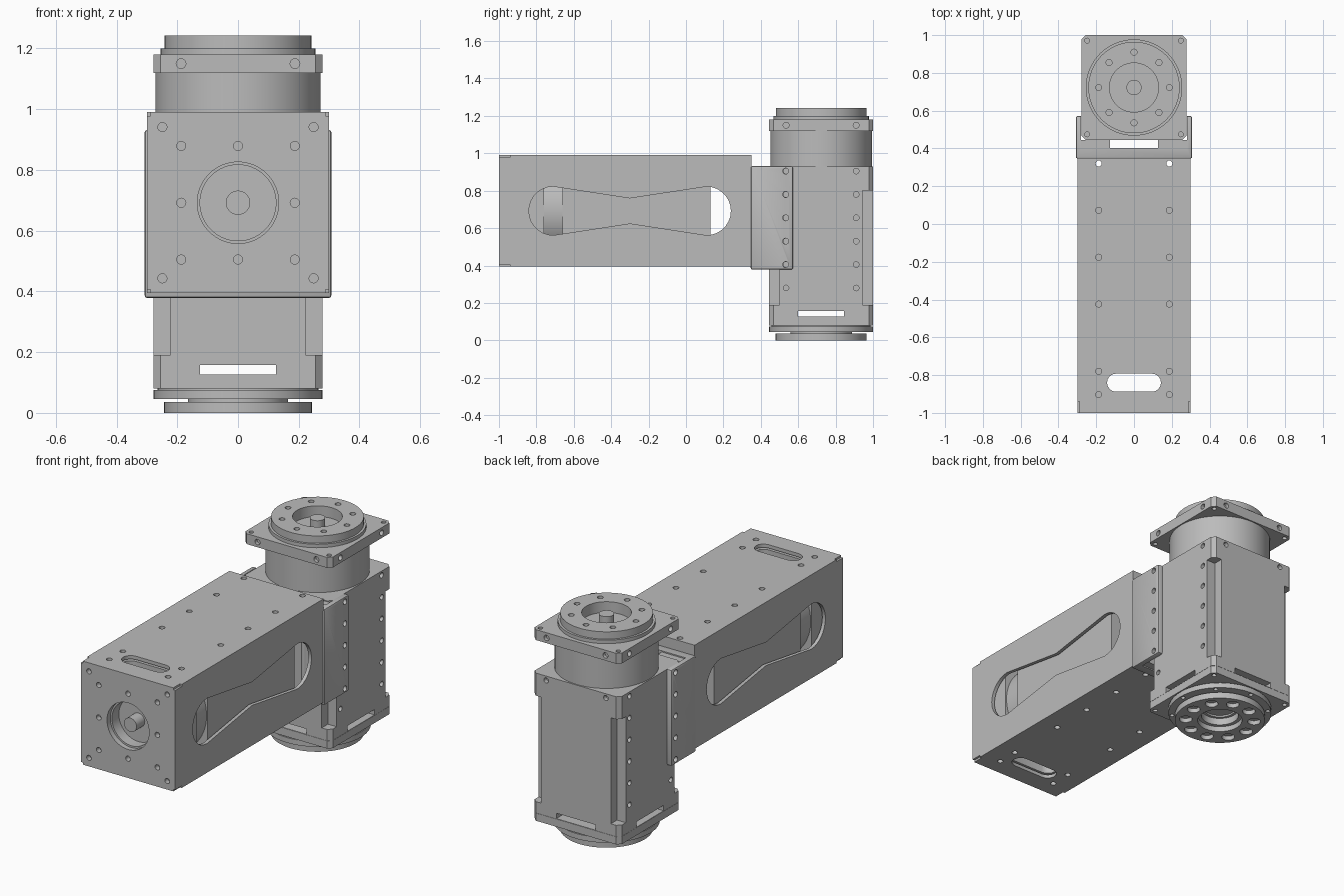
import bpy, bmesh, math
from mathutils import Matrix, Vector

cube = bpy.data.objects.get("Cube")
if cube:
    bpy.data.objects.remove(cube, do_unlink=True)

grey = bpy.data.materials.new("machined grey")
grey.use_nodes = True
COLOUR = (0.5, 0.5, 0.5, 1)
grey.diffuse_color = COLOUR
grey.node_tree.nodes["Principled BSDF"].inputs["Base Color"].default_value = COLOUR

CY = 0.7225     # motor axis, y
H = 0.278       # motor half width
LZ = 0.692      # link axis, z
ROT = {"x": Matrix.Rotation(math.pi / 2, 4, "Y"),
       "y": Matrix.Rotation(math.pi / 2, 4, "X"),
       "z": Matrix.Identity(4)}


def box(bm, x, y, z):
    """Box from three (low, high) ranges."""
    size = Matrix.Diagonal((x[1] - x[0], y[1] - y[0], z[1] - z[0], 1))
    mid = Matrix.Translation((sum(x) / 2, sum(y) / 2, sum(z) / 2))
    bmesh.ops.create_cube(bm, size=1, matrix=mid @ size)


def cyl(bm, centre, r, length, axis="z", seg=16):
    bmesh.ops.create_cone(bm, cap_ends=True, segments=seg, radius1=r, radius2=r, depth=length,
                          matrix=Matrix.Translation(centre) @ ROT[axis])


def disc(bm, r, z0, z1, seg=64):
    cyl(bm, (0, CY, (z0 + z1) / 2), r, z1 - z0, "z", seg)


def prism(bm, points, shift):
    """Closed outline swept along a vector."""
    face = bm.faces.new([bm.verts.new(p) for p in points])
    out = bmesh.ops.extrude_face_region(bm, geom=[face])
    verts = [g for g in out["geom"] if isinstance(g, bmesh.types.BMVert)]
    bmesh.ops.translate(bm, verts=verts, vec=shift)
    bmesh.ops.recalc_face_normals(bm, faces=bm.faces)


def chamfered(bm, z0, z1, c=0.022):
    """Square block on the motor axis with cut corners."""
    k = H - c
    pts = [(H, -k), (H, k), (k, H), (-k, H), (-H, k), (-H, -k), (-k, -H), (k, -H)]
    prism(bm, [(x, CY + y, z0) for x, y in pts], (0, 0, z1 - z0))


def arc(cx, cy, r, a0, a1, n=14):
    return [(cx + r * math.cos(math.radians(a0 + (a1 - a0) * i / n)),
             cy + r * math.sin(math.radians(a0 + (a1 - a0) * i / n))) for i in range(n + 1)]


def make(name, build, *cuts, bevel=0):
    """Build a part, subtract each cutter in turn, then finish it."""
    def new(n, fn):
        bm = bmesh.new()
        fn(bm)
        me = bpy.data.meshes.new(n)
        bm.to_mesh(me)
        bm.free()
        ob = bpy.data.objects.new(n, me)
        bpy.context.collection.objects.link(ob)
        return ob
    ob = new(name, build)
    helpers = []
    if bevel:
        mod = ob.modifiers.new("bevel", "BEVEL")
        mod.width, mod.segments = bevel, 2
    for fn in cuts:
        cutter = new(name + "_cutter", fn)
        cutter.hide_render = True
        helpers.append(cutter)
        mod = ob.modifiers.new("cut", "BOOLEAN")
        mod.operation, mod.solver, mod.object = "DIFFERENCE", "EXACT", cutter
    if ob.modifiers:
        dg = bpy.context.evaluated_depsgraph_get()
        me = bpy.data.meshes.new_from_object(ob.evaluated_get(dg))
        ob.modifiers.clear()
        ob.data = me
    for h in helpers:
        bpy.data.objects.remove(h, do_unlink=True)
    ob.data.materials.clear()
    ob.data.materials.append(grey)
    bpy.ops.object.select_all(action="DESELECT")
    ob.select_set(True)
    bpy.context.view_layer.objects.active = ob
    bpy.ops.object.shade_smooth_by_angle(angle=math.radians(30))
    return ob


def ring_holes(bm, n, radius, r, z0, z1):
    for i in range(n):
        a = 2 * math.pi * i / n
        cyl(bm, (radius * math.cos(a), CY + radius * math.sin(a), (z0 + z1) / 2), r, z1 - z0)


ROWS = [0.28 + 0.125 * i for i in range(6)]
SIDES = (-1, 1)


# --- upright motor ---
def body_holes(bm):
    for s in SIDES:
        for z in ROWS:
            for t in SIDES:
                cyl(bm, (s * H, CY + t * 0.1875, z), 0.015, 0.05, "x")
        for t in SIDES:
            cyl(bm, (s * 0.19, CY + t * H, ROWS[-1]), 0.015, 0.05, "y")


def corner_channels(bm):
    for s in SIDES:
        for t in SIDES:
            x, y = s * H, CY + t * H
            box(bm, (x - 0.056, x + 0.056), (y - 0.056, y + 0.056), (0.19, 0.8))


make("motor_body", lambda bm: chamfered(bm, 0.125, 0.93), body_holes, corner_channels,
     lambda bm: box(bm, (-0.125, 0.125), (0.4, 1.1), (0.127, 0.158)),
     lambda bm: box(bm, (-0.4, 0.4), (0.6, 0.845), (0.127, 0.158)))


def corner_holes(bm):
    for s in SIDES:
        for t in SIDES:
            cyl(bm, (s * 0.248, CY + t * 0.248, 0.6), 0.013, 2)


def flange_holes(bm):
    for s in SIDES:
        for t in SIDES:
            cyl(bm, (s * H, CY + t * 0.1875, 1.15), 0.016, 0.04, "x")
            cyl(bm, (t * 0.1875, CY + s * H, 1.15), 0.016, 0.04, "y")


make("motor_neck", lambda bm: disc(bm, 0.272, 0.93, 1.121))
make("motor_flange", lambda bm: chamfered(bm, 1.12, 1.18), corner_holes, flange_holes)
make("output_collar", lambda bm: disc(bm, 0.255, 1.18, 1.2),
     lambda bm: disc(bm, 0.13, 1.17, 1.3))
make("output_ring", lambda bm: disc(bm, 0.242, 1.2, 1.242),
     lambda bm: disc(bm, 0.13, 1.1, 1.3),
     lambda bm: ring_holes(bm, 8, 0.187, 0.016, 1.215, 1.3))
make("output_shaft", lambda bm: disc(bm, 0.04, 1.17, 1.235, 32))

# --- motor base ---
make("base_plate", lambda bm: chamfered(bm, 0.08, 0.124), corner_holes)
make("base_spacer", lambda bm: disc(bm, 0.265, 0.07, 0.085),
     lambda bm: disc(bm, 0.085, 0.0, 0.2))
make("base_disc", lambda bm: disc(bm, 0.278, 0.045, 0.075),
     lambda bm: ring_holes(bm, 8, 0.26, 0.012, 0.04, 0.06),
     lambda bm: disc(bm, 0.1, 0.0, 0.2))
make("base_neck", lambda bm: disc(bm, 0.165, 0.03, 0.046),
     lambda bm: disc(bm, 0.1, 0.0, 0.2))
make("base_ring", lambda bm: disc(bm, 0.243, 0, 0.036),
     lambda bm: disc(bm, 0.12, -0.1, 0.1),
     lambda bm: ring_holes(bm, 10, 0.185, 0.035, -0.1, 0.025))


# --- bracket joining link and motor ---
def bracket_holes(bm):
    for s in SIDES:
        for z in ROWS[1:]:
            cyl(bm, (s * 0.3, 0.533, z), 0.016, 0.1, "x")


make("bracket", lambda bm: box(bm, (-0.308, 0.308), (0.346, 0.572), (0.378, 0.932)),
     lambda bm: box(bm, (-0.28, 0.28), (0.402, 0.7), (0.3, 1.0)), bracket_holes, bevel=0.01)
for side, s in (("left", 1), ("right", -1)):
    xs = sorted((s * 0.127, s * 0.281))
    make(side + "_bracket_pad", lambda bm: box(bm, xs, (0.4, 0.446), (0.385, 0.925)))


# --- hollow link ---
def side_windows(bm):
    pts = arc(-0.71, LZ, 0.13, 270, 90) + [(-0.3, LZ + 0.067)]
    pts += arc(0.11, LZ, 0.13, 90, -90) + [(-0.3, LZ - 0.067)]
    prism(bm, [(-0.5, y, z) for y, z in pts], (1, 0, 0))


def top_slot(bm):
    pts = arc(-0.095, -0.84, 0.048, 270, 90, 8) + arc(0.095, -0.84, 0.048, 90, -90, 8)
    prism(bm, [(x, y, 0.3) for x, y in pts], (0, 0, 0.8))


def link_holes(bm):
    for s in SIDES:
        for y in (0.32, 0.072, -0.176, -0.424, -0.78, -0.903):
            cyl(bm, (s * 0.187, y, LZ), 0.016, 1)


def face_holes(bm):
    for i in (-1, 0, 1):
        for j in (-1, 0, 1):
            r = 0.015 if i or j else 0.134
            cyl(bm, (i * 0.187, -1, LZ + j * 0.187), r, 0.08, "y", 16 if i or j else 64)
            if i and j:
                cyl(bm, (i * 0.249, -1, LZ + j * 0.249), 0.015, 0.08, "y")


def edge_notches(bm):
    for s in SIDES:
        for t in SIDES:
            x, z = s * 0.3, LZ + t * 0.298
            box(bm, (x - 0.012, x + 0.012), (-1.1, -0.94), (z - 0.012, z + 0.012))


make("link_shell", lambda bm: box(bm, (-0.3, 0.3), (-1, 0.35), (LZ - 0.298, LZ + 0.298)),
     lambda bm: box(bm, (-0.28, 0.28), (-0.97, 0.33), (LZ - 0.278, LZ + 0.278)),
     side_windows, top_slot, link_holes, face_holes, edge_notches)

# --- second motor inside the link ---
inner = (-0.268, 0.268)
inner_z = (LZ - 0.268, LZ + 0.268)
make("inner_motor_body", lambda bm: box(bm, inner, (-0.66, 0.13), inner_z))
make("inner_motor_neck", lambda bm: cyl(bm, (0, -0.71, LZ), 0.262, 0.12, "y", 64))
make("inner_motor_flange", lambda bm: box(bm, inner, (-0.968, -0.76), inner_z),
     lambda bm: cyl(bm, (0, -0.97, LZ), 0.125, 0.13, "y", 64), top_slot)
make("inner_motor_shaft", lambda bm: cyl(bm, (0, -0.935, LZ), 0.04, 0.09, "y", 32))
